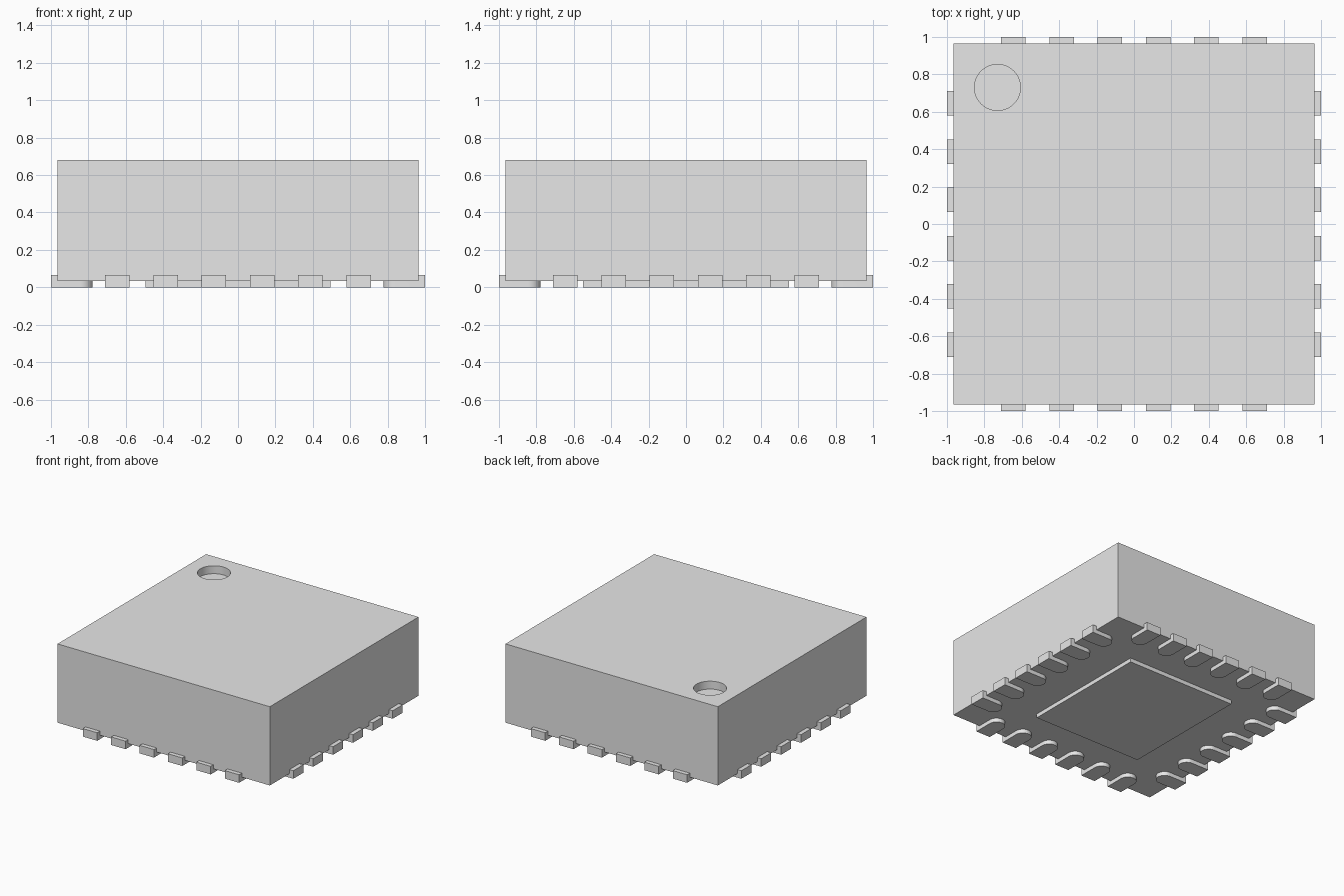
import bpy
import bmesh
from math import pi, sin, cos
from mathutils import Matrix, Vector

if "Cube" in bpy.data.objects:
    bpy.data.objects.remove(bpy.data.objects["Cube"], do_unlink=True)

HALF = 0.965      # half width of the package body
BASE = 0.033      # underside of the body
TOP = 0.68
LIP = 0.066       # top of the upturned contact ends

grey = bpy.data.materials.new("plain grey")
grey.use_nodes = True
grey.diffuse_color = (0.8, 0.8, 0.8, 1)
grey.node_tree.nodes["Principled BSDF"].inputs["Base Color"].default_value = (0.8, 0.8, 0.8, 1)


def finish(name, bm):
    bmesh.ops.recalc_face_normals(bm, faces=bm.faces[:])
    mesh = bpy.data.meshes.new(name)
    bm.to_mesh(mesh)
    bm.free()
    mesh.materials.append(grey)
    obj = bpy.data.objects.new(name, mesh)
    bpy.context.collection.objects.link(obj)
    return obj


def smooth(obj):
    bpy.ops.object.select_all(action="DESELECT")
    obj.select_set(True)
    bpy.context.view_layer.objects.active = obj
    bpy.ops.object.shade_smooth_by_angle(angle=pi / 6)


def box(name, width, depth, low, high):
    bm = bmesh.new()
    bmesh.ops.create_cube(bm, size=1)
    bmesh.ops.scale(bm, vec=(width, depth, high - low), verts=bm.verts)
    bmesh.ops.translate(bm, vec=(0, 0, (low + high) / 2), verts=bm.verts)
    return finish(name, bm)


def contact_mesh():
    """Flat tongue with a round inner end and an upturned outer lip, facing -y."""
    r, inner, outer = 0.065, -0.777, -1.0
    bm = bmesh.new()
    outline = [(-r, outer), (r, outer)]
    outline += [(r * cos(pi * i / 16), inner - r + r * sin(pi * i / 16)) for i in range(17)]
    face = bm.faces.new([bm.verts.new((x, y, 0)) for x, y in outline])
    ext = bmesh.ops.extrude_face_region(bm, geom=[face], use_keep_orig=True)
    raised = [v for v in ext["geom"] if isinstance(v, bmesh.types.BMVert)]
    bmesh.ops.translate(bm, vec=(0, 0, BASE), verts=raised)
    # split off the part outside the body and raise it into a lip
    bmesh.ops.bisect_plane(bm, geom=bm.verts[:] + bm.edges[:] + bm.faces[:],
                           plane_co=(0, -HALF, 0), plane_no=(0, 1, 0))
    lip = [f for f in bm.faces
           if f.calc_center_median().y < -HALF and all(v.co.z > BASE / 2 for v in f.verts)]
    ext = bmesh.ops.extrude_face_region(bm, geom=lip)
    raised = [v for v in ext["geom"] if isinstance(v, bmesh.types.BMVert)]
    bmesh.ops.translate(bm, vec=(0, 0, LIP - BASE), verts=raised)
    bmesh.ops.dissolve_limit(bm, angle_limit=0.01, verts=bm.verts[:], edges=bm.edges[:])
    return bm


# Package body with a round pin-one recess in the top
body = box("package_body", 2 * HALF, 2 * HALF, BASE, TOP)
bm = bmesh.new()
bmesh.ops.create_cone(bm, cap_ends=True, segments=64, radius1=0.123, radius2=0.123, depth=0.13,
                      matrix=Matrix.Translation((-0.73, 0.73, TOP)))
cutter = finish("recess_cutter", bm)
cutter.hide_render = True
cut = body.modifiers.new("recess", "BOOLEAN")
cut.operation = "DIFFERENCE"
cut.solver = "EXACT"
cut.object = cutter
bpy.context.view_layer.objects.active = body
bpy.ops.object.modifier_apply(modifier=cut.name)
bpy.data.objects.remove(cutter, do_unlink=True)
smooth(body)

# Central pad on the underside
box("thermal_pad", 0.99, 1.1, 0, BASE)

# Six contacts along each of the four sides
contact = finish("contact", contact_mesh())
smooth(contact)
mesh = contact.data
bpy.data.objects.remove(contact, do_unlink=True)
for turn, side in enumerate(("front", "left", "back", "right")):
    rotation = Matrix.Rotation(turn * pi / 2, 4, "Z")
    for i in range(6):
        obj = bpy.data.objects.new(f"{side}_contact_{i + 1}", mesh)
        obj.matrix_world = rotation @ Matrix.Translation(Vector(((i - 2.5) * 0.258, 0, 0)))
        bpy.context.collection.objects.link(obj)
